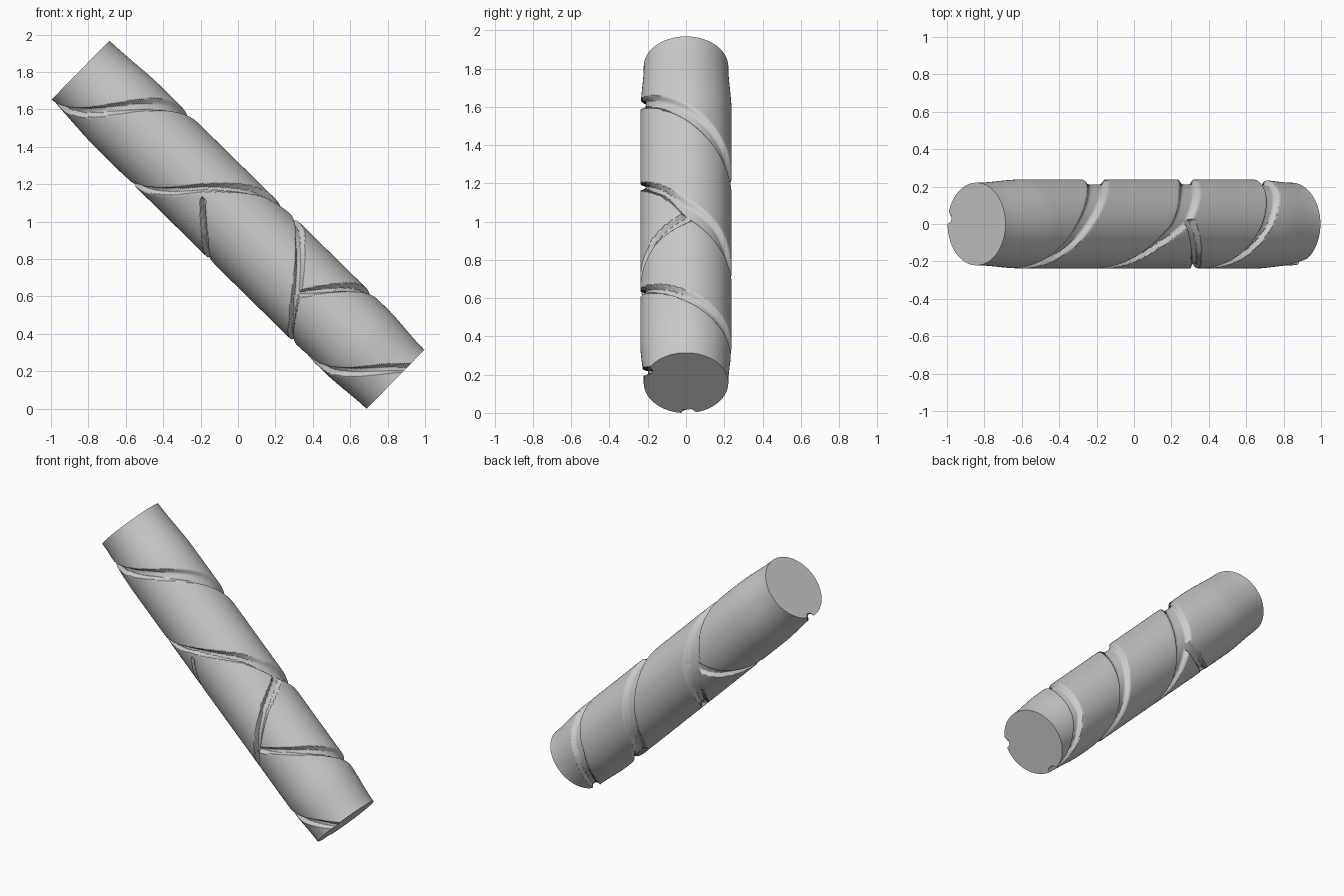
import bpy, bmesh, math
from mathutils import Vector

if "Cube" in bpy.data.objects:
    bpy.data.objects.remove(bpy.data.objects["Cube"])

SIDES, RINGS, LENGTH = 168, 340, 2.36
START = Vector((0.843, 0, 0.163))
AXIS = Vector((-0.7134, 0, 0.7007)).normalized()
UP = Vector((-AXIS.x, 0, 0)).cross(Vector((0, 1, 0))).normalized()
UP = Vector((AXIS.z, 0, -AXIS.x))          # radial direction at angle 0
BACK = Vector((0, 1, 0))                   # radial direction at angle 90

# Spiral grooves: (angle in degrees, distance along the log, half width)
GROOVES = [
    # upper descending spiral
    [(-205, 2.42, .03), (-180, 2.33, .03), (-90, 2.07, .035), (0, 1.78, .06),
     (60, 1.57, .08), (90, 1.48, .09), (135, 1.32, .05), (180, 1.16, .03)],
    # short returning cuts on the front and the back
    [(-185, 1.13, .03), (-135, 1.26, .022), (-98, 1.41, .015)],
    [(85, 1.46, .05), (135, 1.58, .04), (185, 1.76, .03)],
    # middle descending spiral, running on to the lower end
    [(-185, 1.77, .03), (-90, 1.46, .025), (-30, 1.22, .04), (0, 1.06, .07),
     (45, .93, .08), (90, .79, .06), (135, .65, .05), (180, .45, .08),
     (200, .31, .04), (243, .167, .03), (270, .08, .03), (305, -.04, .03)],
    # lower returning cut
    [(-185, .52, .025), (-135, .61, .016), (-90, .73, .03), (-45, .88, .035), (5, 1.0, .04)],
    # lower descending spiral
    [(-102, .70, .02), (-45, .53, .03), (0, .41, .04), (45, .31, .05),
     (90, .24, .05), (135, .12, .04), (185, -.02, .03)],
]


def smooth(a, b, x):
    k = min(1, max(0, (x - a) / (b - a)))
    return k * k * (3 - 2 * k)


def crossings(angle):
    """Groove centres and half widths met at one angle."""
    found = []
    for path in GROOVES:
        for turn in (-360, 0, 360):
            a = angle + turn
            for (a0, t0, w0), (a1, t1, w1) in zip(path, path[1:]):
                if a0 <= a < a1:
                    k = (a - a0) / (a1 - a0)
                    found.append((t0 + (t1 - t0) * k, w0 + (w1 - w0) * k))
    return found


def radius(t, cuts):
    r = 0.221 + 0.018 * smooth(0, .3, t) * (1 - smooth(2.0, 2.36, t))
    depth = max([1 - smooth(.5, 1.05, abs(t - c) / w) for c, w in cuts] + [0])
    return r - 0.027 * depth


# Log body with carved spirals
bm = bmesh.new()
angles = [-180 + 360 * i / SIDES for i in range(SIDES)]
cuts = [crossings(a) for a in angles]
rings = []
for j in range(RINGS + 1):
    t = LENGTH * j / RINGS
    ring = []
    for a, c in zip(angles, cuts):
        p = math.radians(a)
        out = UP * math.cos(p) + BACK * math.sin(p)
        ring.append(bm.verts.new(START + AXIS * t + out * radius(t, c)))
    rings.append(ring)
for lo, hi in zip(rings, rings[1:]):
    for i in range(SIDES):
        n = (i + 1) % SIDES
        bm.faces.new((lo[i], lo[n], hi[n], hi[i]))

# Flat sawn ends
bm.faces.new(rings[0][::-1])
bm.faces.new(rings[-1])
bmesh.ops.recalc_face_normals(bm, faces=bm.faces)
low = min(v.co.z for v in bm.verts)
mid = (min(v.co.x for v in bm.verts) + max(v.co.x for v in bm.verts)) / 2
bmesh.ops.translate(bm, verts=bm.verts, vec=(-mid, 0, -low))

mesh = bpy.data.meshes.new("carved_log")
bm.to_mesh(mesh)
bm.free()
log = bpy.data.objects.new("carved_log", mesh)
bpy.context.collection.objects.link(log)
bpy.context.view_layer.objects.active = log
log.select_set(True)
bpy.ops.object.shade_smooth_by_angle(angle=math.radians(30))
